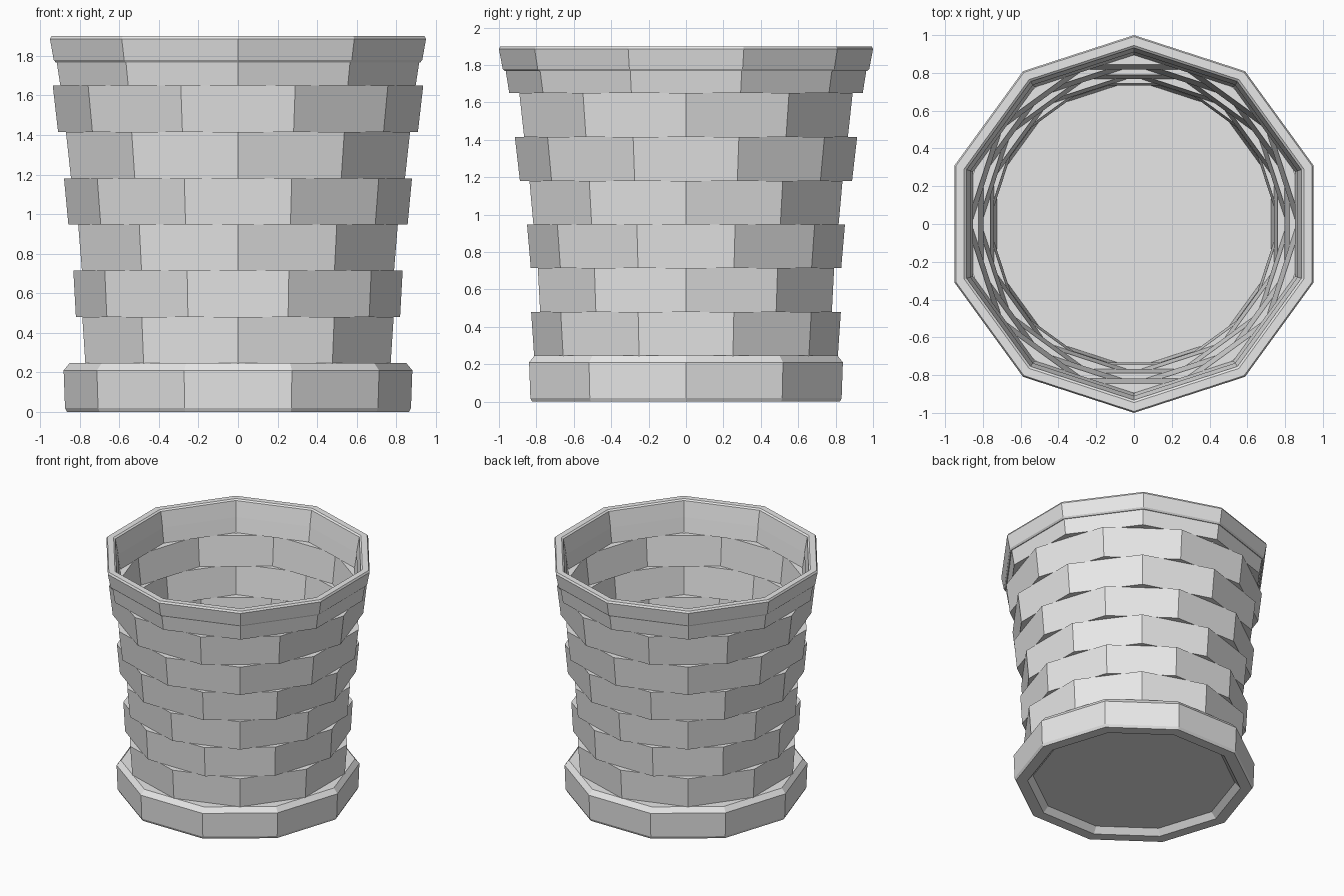
import bpy
import bmesh
from math import cos, sin, tau

SIDES = 10

cube = bpy.data.objects.get("Cube")
if cube:
    bpy.data.objects.remove(cube, do_unlink=True)

grey = bpy.data.materials.new("plain grey")
grey.use_nodes = True
grey.diffuse_color = (0.8, 0.8, 0.8, 1)
grey.node_tree.nodes["Principled BSDF"].inputs["Base Color"].default_value = (0.8, 0.8, 0.8, 1)


def lathe(name, profile, corner_on_y, hollow=True):
    """Sweep an (r, z) profile round z; hollow closes the loop, otherwise the ends are capped."""
    bm = bmesh.new()
    turn = tau / 4 if corner_on_y else 0
    loops = []
    for r, z in profile:
        angles = [turn + tau * i / SIDES for i in range(SIDES)]
        loops.append([bm.verts.new((r * cos(a), r * sin(a), z)) for a in angles])
    pairs = list(zip(loops, loops[1:]))
    if hollow:
        pairs.append((loops[-1], loops[0]))
    else:
        bm.faces.new(loops[0])
        bm.faces.new(loops[-1])
    for low, high in pairs:
        for i in range(SIDES):
            j = (i + 1) % SIDES
            bm.faces.new((low[i], low[j], high[j], high[i]))
    bmesh.ops.recalc_face_normals(bm, faces=bm.faces)
    mesh = bpy.data.meshes.new(name)
    bm.to_mesh(mesh)
    bm.free()
    mesh.materials.append(grey)
    obj = bpy.data.objects.new(name, mesh)
    bpy.context.collection.objects.link(obj)
    return obj


# Solid foot with bevelled edges and a shallow recess underneath
lathe("base", [(0.74, 0.045), (0.78, 0), (0.865, 0), (0.875, 0.02),
               (0.882, 0.21), (0.85, 0.248)], corner_on_y=False, hollow=False)

# Woven bands, each turned half a side from the one below
heights = [0.245, 0.48, 0.715, 0.947, 1.18, 1.415, 1.65, 1.775]
radii = [(0.812, 0.828), (0.82, 0.833), (0.83, 0.85), (0.858, 0.88),
         (0.888, 0.915), (0.91, 0.937), (0.945, 0.965)]
WALL = 0.05
for n, (low, high) in enumerate(radii):
    z0, z1 = heights[n], heights[n + 1]
    lathe(f"woven_band_{n + 1}",
          [(low - WALL, z0), (low, z0), (high, z1), (high - WALL, z1)],
          corner_on_y=n % 2 == 0)

# Bevelled rim
lathe("rim", [(0.91, 1.768), (0.97, 1.768), (0.98, 1.78), (1.0, 1.885), (0.992, 1.9),
              (0.945, 1.9), (0.932, 1.89)], corner_on_y=True)
